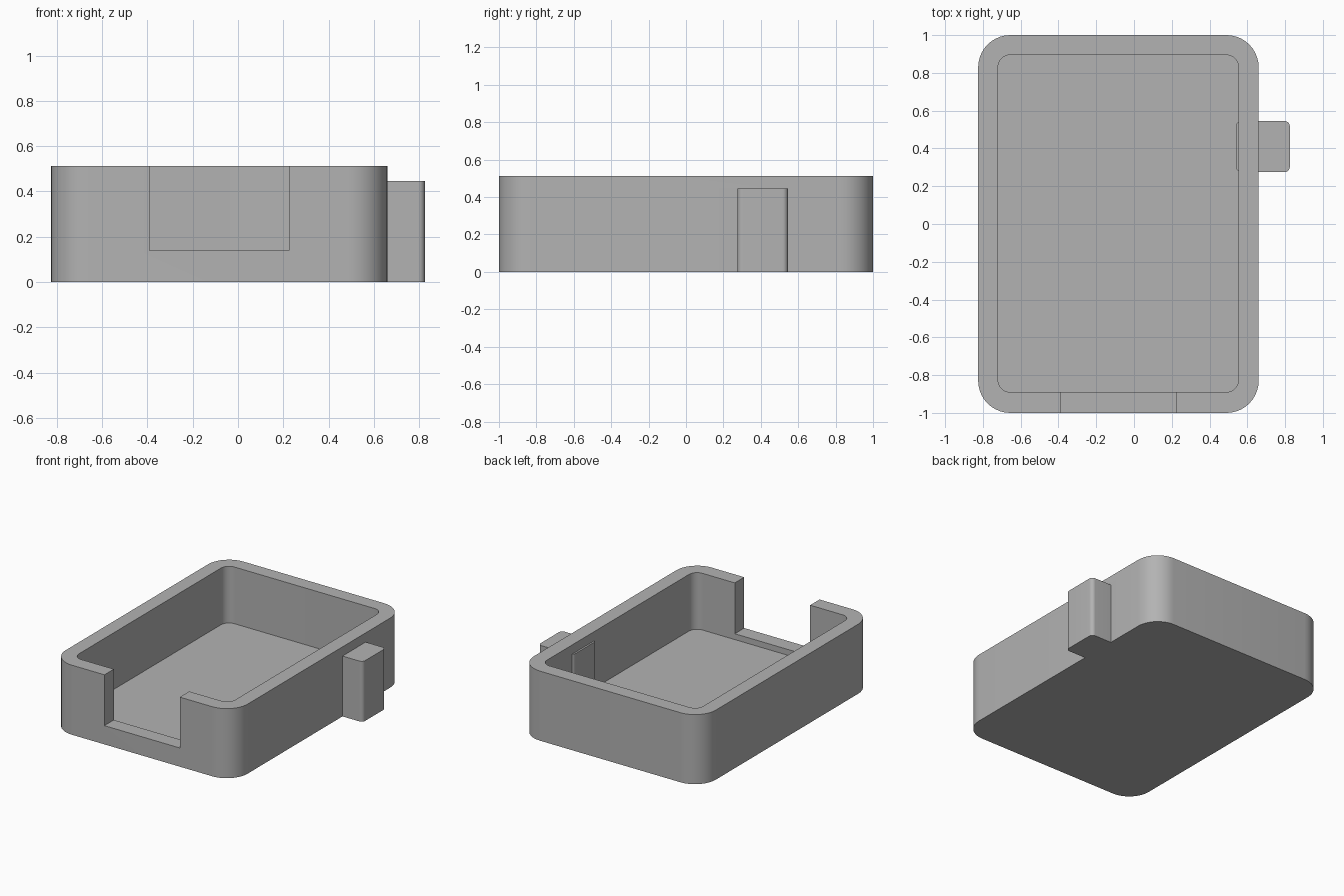
import bpy
import bmesh
from math import radians

cube = bpy.data.objects.get("Cube")
if cube:
    bpy.data.objects.remove(cube, do_unlink=True)

grey = bpy.data.materials.new("plain_grey")
grey.use_nodes = True
colour = (0.45, 0.45, 0.45, 1)
grey.diffuse_color = colour
grey.node_tree.nodes["Principled BSDF"].inputs["Base Color"].default_value = colour


def rounded_box(name, x, y, z, radius=0):
    """Box between the given ranges with rounded vertical edges."""
    bm = bmesh.new()
    bmesh.ops.create_cube(bm, size=1)
    for v in bm.verts:
        v.co = [r[0] if c < 0 else r[1] for c, r in zip(v.co, (x, y, z))]
    if radius:
        uprights = [e for e in bm.edges
                    if abs(e.verts[0].co.z - e.verts[1].co.z) > 0.01]
        bmesh.ops.bevel(bm, geom=uprights, offset=radius, segments=10,
                        profile=0.5, affect='EDGES')
    mesh = bpy.data.meshes.new(name)
    bm.to_mesh(mesh)
    bm.free()
    mesh.materials.append(grey)
    obj = bpy.data.objects.new(name, mesh)
    bpy.context.collection.objects.link(obj)
    return obj


def combine(target, tool, operation):
    """Apply a boolean and discard the tool object."""
    mod = target.modifiers.new(operation.title(), 'BOOLEAN')
    mod.operation = operation
    mod.solver = 'EXACT'
    mod.object = tool
    bpy.context.view_layer.objects.active = target
    bpy.ops.object.modifier_apply(modifier=mod.name)
    bpy.data.objects.remove(tool, do_unlink=True)


# Outer tray body, hollowed from above
tray = rounded_box("tray", (-0.825, 0.66), (-1, 1), (0, 0.513), 0.17)
cavity = rounded_box("cavity_cutter", (-0.72, 0.553), (-0.89, 0.895), (0.095, 0.7), 0.065)
combine(tray, cavity, 'DIFFERENCE')

# Opening in the front wall
notch = rounded_box("notch_cutter", (-0.39, 0.225), (-1.1, -0.8), (0.138, 0.7))
combine(tray, notch, 'DIFFERENCE')

# Side tab passing through the left wall
tab = rounded_box("side_tab", (0.54, 0.825), (0.275, 0.545), (0, 0.445), 0.028)
combine(tray, tab, 'UNION')

# Smooth rounded corners, sharp rims
bpy.ops.object.select_all(action='DESELECT')
tray.select_set(True)
bpy.context.view_layer.objects.active = tray
bpy.ops.object.shade_smooth_by_angle(angle=radians(30))
